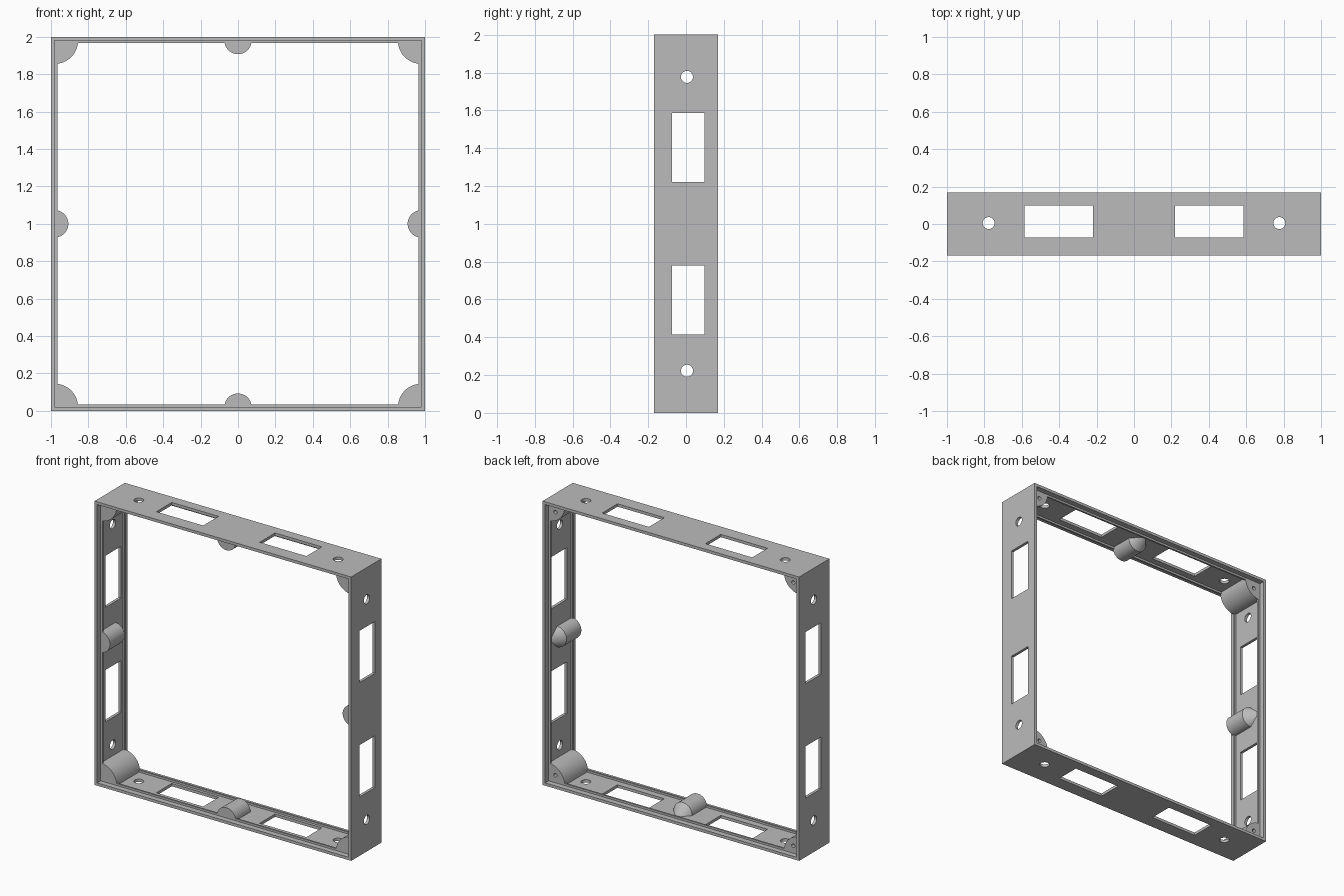
import bpy, bmesh, math
from mathutils import Matrix

if "Cube" in bpy.data.objects:
    bpy.data.objects.remove(bpy.data.objects["Cube"])

D = 0.168        # half depth of the frame
T = 0.02         # wall thickness
RIDGE = 0.034    # thickness at the panel-stop ridges
LEDGE = 0.13     # y distance of the panel seats
STOP = 0.118     # inner side of the ridges

grey = bpy.data.materials.new("light grey")
grey.diffuse_color = (0.5, 0.5, 0.5, 1)
grey.use_nodes = True
grey.node_tree.nodes["Principled BSDF"].inputs["Base Color"].default_value = grey.diffuse_color


def make(name, bm):
    bmesh.ops.recalc_face_normals(bm, faces=bm.faces)
    me = bpy.data.meshes.new(name)
    bm.to_mesh(me)
    bm.free()
    me.materials.append(grey)
    ob = bpy.data.objects.new(name, me)
    bpy.context.collection.objects.link(ob)
    return ob


def smooth(ob):
    bpy.ops.object.select_all(action='DESELECT')
    ob.select_set(True)
    bpy.context.view_layer.objects.active = ob
    bpy.ops.object.shade_smooth_by_angle(angle=math.radians(30))


def cut(ob, cutter):
    mod = ob.modifiers.new("cut", 'BOOLEAN')
    mod.operation = 'DIFFERENCE'
    mod.solver = 'EXACT'
    mod.object = cutter
    bpy.context.view_layer.objects.active = ob
    bpy.ops.object.modifier_apply(modifier=mod.name)
    bpy.data.objects.remove(cutter)


def turn(k):
    """Quarter turns about the middle of the frame."""
    return Matrix.Translation((0, 0, 1)) @ Matrix.Rotation(k * math.pi / 2, 4, 'Y')


# Square frame: wall cross-section (inset, y) carried round four corners
profile = [(0, -D), (0, D), (T, D), (T, LEDGE), (RIDGE, LEDGE), (RIDGE, STOP),
           (T, STOP), (T, -STOP), (RIDGE, -STOP), (RIDGE, -LEDGE),
           (T, -LEDGE), (T, -D)]
bm = bmesh.new()
rings = [[bm.verts.new((sx * (1 - i), y, 1 + sz * (1 - i))) for i, y in profile]
         for sx, sz in ((-1, -1), (1, -1), (1, 1), (-1, 1))]
n = len(profile)
for a in range(4):
    r0, r1 = rings[a], rings[(a + 1) % 4]
    for j in range(n):
        bm.faces.new((r0[j], r0[(j + 1) % n], r1[(j + 1) % n], r1[j]))
frame = make("frame", bm)

# Two windows and two round holes through every wall
bm = bmesh.new()
for k in range(4):
    for s in (-1, 1):
        bmesh.ops.create_cube(bm, size=1, matrix=turn(k) @ Matrix.Translation(
            (s * 0.4025, 0.0125, 1)) @ Matrix.Diagonal((0.365, 0.171, 0.2, 1)))
        bmesh.ops.create_cone(bm, cap_ends=True, segments=32, radius1=0.032,
                              radius2=0.032, depth=0.2,
                              matrix=turn(k) @ Matrix.Translation((s * 0.777, 0.005, 1)))
cut(frame, make("opening_cutter", bm))
smooth(frame)


# Rounded post: arc swept along y, ending flat or in a point
def post(name, k, cx, radius, sweep, y0, y1, tip=None):
    bm = bmesh.new()
    steps = 24
    arc = [(0, 0)] + [(radius * math.cos(sweep * i / steps),
                       radius * math.sin(sweep * i / steps)) for i in range(steps + 1)]
    front = [bm.verts.new((cx + x, y0, -1 + T + z)) for x, z in arc]
    back = [bm.verts.new((cx + x, y1, -1 + T + z)) for x, z in arc]
    bm.faces.new(front)
    m = len(arc)
    for i in range(m):
        j = (i + 1) % m
        bm.faces.new((front[i], front[j], back[j], back[i]))
    if tip is None:
        bm.faces.new(back)
    else:
        apex = bm.verts.new((cx, tip, -1 + T))
        for i in range(1, m - 1):
            bm.faces.new((back[i], back[i + 1], apex))
        bm.faces.new((back[-1], back[0], apex))
        bm.faces.new((back[0], back[1], apex))
    bmesh.ops.transform(bm, matrix=turn(k), verts=bm.verts)
    bmesh.ops.dissolve_degenerate(bm, dist=1e-5, edges=bm.edges)
    return make(name, bm)


for k in range(4):
    # Half-round pegs with conical back ends, at the middle of each wall
    smooth(post(f"middle_peg_{k + 1}", k, 0, 0.073, math.pi, -LEDGE, 0.035, 0.115))

    # Quarter-round corner posts with a blind screw hole in the back
    corner = post(f"corner_post_{k + 1}", k, -1 + T, 0.125, math.pi / 2, -LEDGE, LEDGE)
    bm = bmesh.new()
    bmesh.ops.create_cone(bm, cap_ends=True, segments=24, radius1=0.013,
                          radius2=0.013, depth=0.2,
                          matrix=turn(k) @ Matrix.Translation((-0.927, LEDGE, -0.927))
                          @ Matrix.Rotation(math.pi / 2, 4, 'X'))
    cut(corner, make("screw_cutter", bm))
    smooth(corner)
